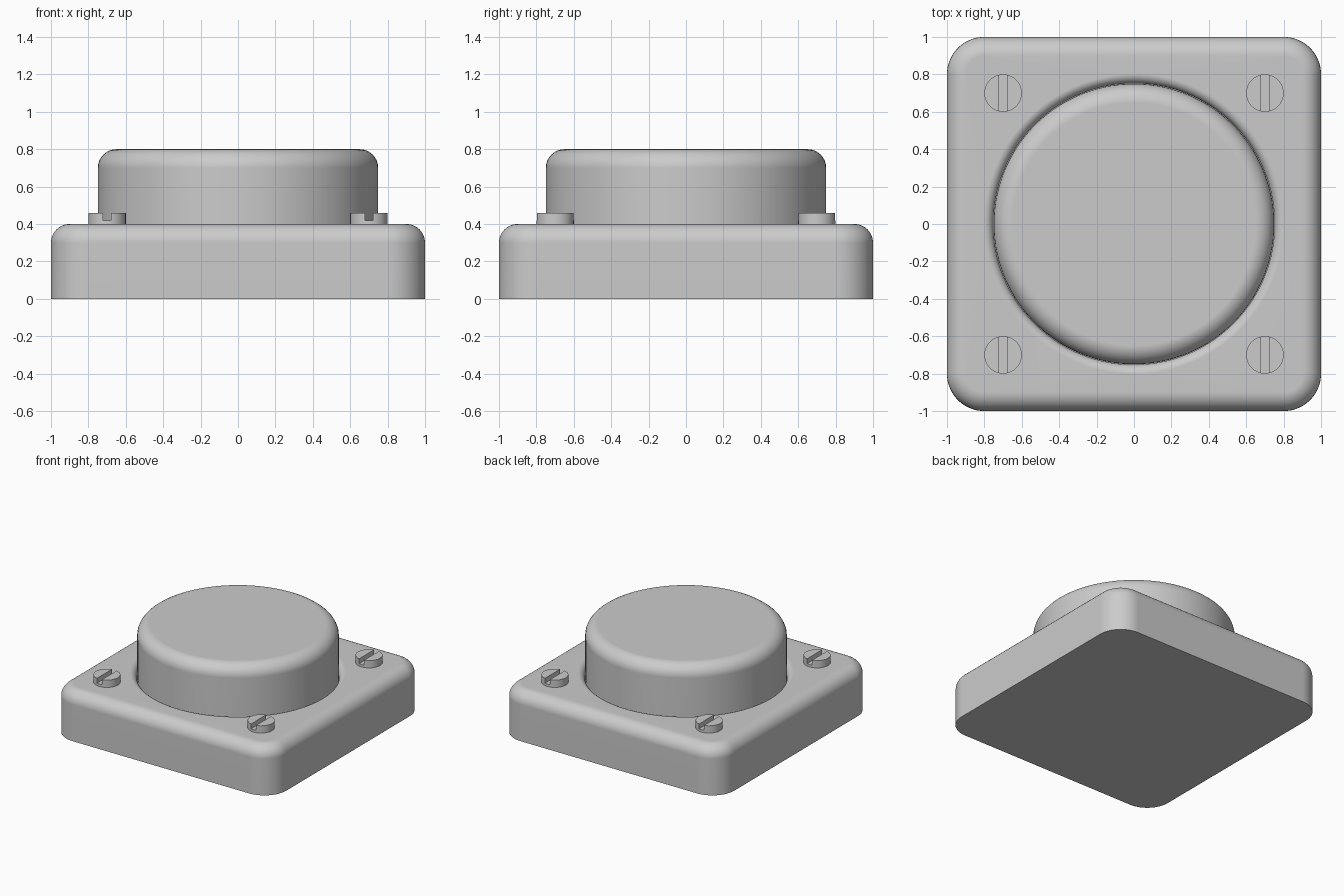
import bpy, bmesh
from math import sin, cos, pi

if "Cube" in bpy.data.objects:
    bpy.data.objects.remove(bpy.data.objects["Cube"])

N = 96            # points around each ring (multiple of 4)
STEPS = 8         # segments in each rounded edge


def rounded_square(half, radius, z):
    pts = []
    q = N // 4
    for c in range(4):
        mid = c * pi / 2 + pi / 4
        sx = 1 if cos(mid) > 0 else -1
        sy = 1 if sin(mid) > 0 else -1
        for i in range(q):
            a = c * pi / 2 + i / (q - 1) * pi / 2
            pts.append((sx * (half - radius) + radius * cos(a),
                        sy * (half - radius) + radius * sin(a), z))
    return pts


def circle(r, z, cx=0, cy=0):
    return [(cx + r * cos((i + 0.5) * 2 * pi / N),
             cy + r * sin((i + 0.5) * 2 * pi / N), z) for i in range(N)]


def loft(name, rings):
    """Skin a stack of equal-length rings and cap both ends."""
    bm = bmesh.new()
    loops = [[bm.verts.new(p) for p in ring] for ring in rings]
    for a, b in zip(loops, loops[1:]):
        for i in range(N):
            j = (i + 1) % N
            bm.faces.new((a[i], a[j], b[j], b[i]))
    bm.faces.new(loops[0][::-1])
    bm.faces.new(loops[-1])
    bmesh.ops.recalc_face_normals(bm, faces=bm.faces)
    mesh = bpy.data.meshes.new(name)
    bm.to_mesh(mesh)
    bm.free()
    obj = bpy.data.objects.new(name, mesh)
    bpy.context.collection.objects.link(obj)
    return obj


def select(obj):
    bpy.ops.object.select_all(action='DESELECT')
    obj.select_set(True)
    bpy.context.view_layer.objects.active = obj


def smooth(obj):
    select(obj)
    bpy.ops.object.shade_smooth_by_angle(angle=pi / 6)
    obj.modifiers.new("weighted", 'WEIGHTED_NORMAL').keep_sharp = True


arc = [i / STEPS * pi / 2 for i in range(STEPS + 1)]

# Square housing with rounded rim and a round-lipped well for the button
rings = [rounded_square(1, 0.2, 0)]
rings += [rounded_square(0.9 + 0.1 * cos(a), 0.1 + 0.1 * cos(a), 0.3 + 0.1 * sin(a)) for a in arc]
rings += [circle(0.802 - 0.05 * sin(a), 0.35 + 0.05 * cos(a)) for a in arc]
rings += [circle(0.752, 0.25)]
smooth(loft("housing", rings))

# Round push button
rings = [circle(0.75, 0.25)]
rings += [circle(0.65 + 0.1 * cos(a), 0.7 + 0.1 * sin(a)) for a in arc]
smooth(loft("push_button", rings))

# Slotted corner screws, one modelled and mirrored to all corners
screw = loft("corner_screws", [circle(0.1, 0.38, 0.7, 0.7), circle(0.1, 0.46, 0.7, 0.7)])
bpy.ops.mesh.primitive_cube_add(size=1, location=(0.7, 0.7, 0.52))
cutter = bpy.context.object
cutter.name = "slot_cutter"
cutter.scale = (0.044, 0.4, 0.2)
cutter.hide_render = True
cut = screw.modifiers.new("slot", 'BOOLEAN')
cut.operation = 'DIFFERENCE'
cut.solver = 'EXACT'
cut.object = cutter
select(screw)
bpy.ops.object.modifier_apply(modifier="slot")
bpy.data.objects.remove(cutter)
smooth(screw)
mirror = screw.modifiers.new("mirror", 'MIRROR')
mirror.use_axis = (True, True, False)
mirror.use_mirror_merge = False
